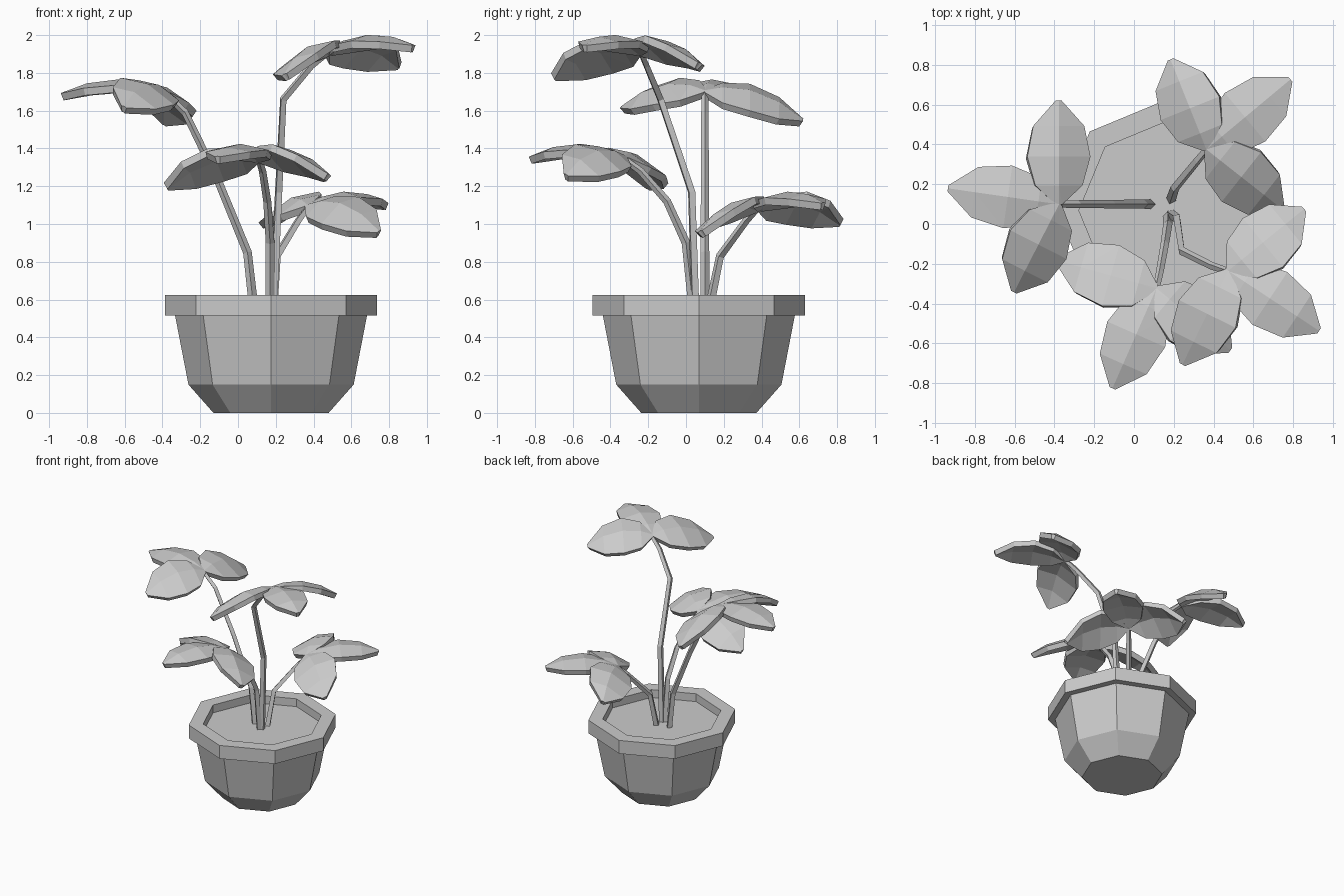
import bpy, math
from mathutils import Vector

if "Cube" in bpy.data.objects:
    bpy.data.objects.remove(bpy.data.objects["Cube"])

CX, CY = 0.175, 0.068


def make_mesh(name, verts, faces):
    me = bpy.data.meshes.new(name)
    me.from_pydata(verts, [], faces)
    me.update()
    ob = bpy.data.objects.new(name, me)
    bpy.context.collection.objects.link(ob)
    return ob


def lathe(name, profile, sides=8):
    """Closed-ended octagonal solid from (radius, z) profile."""
    verts = [(CX + r * math.cos(2 * math.pi * i / sides),
              CY + r * math.sin(2 * math.pi * i / sides), z)
             for r, z in profile for i in range(sides)]
    faces = [[k * sides + i, k * sides + (i + 1) % sides,
              (k + 1) * sides + (i + 1) % sides, (k + 1) * sides + i]
             for k in range(len(profile) - 1) for i in range(sides)]
    faces.append(list(range(sides))[::-1])
    faces.append([(len(profile) - 1) * sides + i for i in range(sides)])
    return make_mesh(name, verts, faces)


def stem(name, pts):
    """Flat-shaded tapering tube along a path."""
    cu = bpy.data.curves.new(name, 'CURVE')
    cu.dimensions = '3D'
    cu.bevel_depth = 0.025
    cu.bevel_resolution = 0
    cu.use_fill_caps = True
    sp = cu.splines.new('POLY')
    sp.use_smooth = False
    sp.points.add(len(pts) - 1)
    for i, p in enumerate(pts):
        sp.points[i].co = (*p, 1)
        sp.points[i].radius = 1.0 - 0.3 * i / (len(pts) - 1)
    ob = bpy.data.objects.new(name, cu)
    bpy.context.collection.objects.link(ob)
    bpy.ops.object.select_all(action='DESELECT')
    ob.select_set(True)
    bpy.context.view_layer.objects.active = ob
    bpy.ops.object.convert(target='MESH')


# half width of a leaflet along its length
OUTLINE = [(0, 0.012), (0.18, 0.115), (0.45, 0.155), (0.74, 0.125), (0.98, 0.012)]


def leaflet(name, hub, tip, centre_tip):
    """Arched leaflet; the outer two of each sprig roll away from the middle one."""
    hub, tip = Vector(hub), Vector(tip)
    axis = tip - hub
    side = Vector((-axis.y, axis.x, 0)).normalized()
    inward = side.dot(Vector(centre_tip) - hub)
    roll = 0.45 * math.copysign(1, inward) if abs(inward) > 0.01 else 0
    arch, fold = (0.3, 0.25) if roll else (0.26, 0.2)
    verts, faces = [], []
    for t, w in OUTLINE:
        mid = hub + axis * t + Vector((0, 0, arch * t * (1 - t)))
        verts += [mid + side * w + Vector((0, 0, (roll - fold) * w)), mid,
                  mid - side * w + Vector((0, 0, (-roll - fold) * w))]
    for k in range(len(OUTLINE) - 1):
        a = 3 * k
        faces += [(a, a + 3, a + 4), (a, a + 4, a + 1),
                  (a + 1, a + 4, a + 2), (a + 2, a + 4, a + 5)]
    ob = make_mesh(name, verts, faces)
    mod = ob.modifiers.new("thickness", 'SOLIDIFY')
    mod.thickness = 0.04
    mod.offset = 0


# Pot with chamfered foot, thick rim and recessed soil
lathe("pot", [(0.305, 0), (0.4375, 0.15), (0.508, 0.515), (0.562, 0.515),
              (0.562, 0.625), (0.452, 0.625), (0.452, 0.56)])

# Four sprigs: stem path (ending at the hub) and leaflet tips, middle one second
sprigs = {
    "left": ([(0.085, 0.1, 0.54), (0.05, 0.1, 0.85), (-0.11, 0.1, 1.24),
              (-0.28, 0.1, 1.59), (-0.385, 0.1, 1.69)],
             [(-0.385, 0.62, 1.53), (-0.94, 0.18, 1.67), (-0.61, -0.34, 1.6)]),
    "front": ([(0.17, 0.04, 0.54), (0.17, 0.0, 0.9), (0.155, -0.1, 1.12),
               (0.13, -0.24, 1.28), (0.11, -0.33, 1.345)],
              [(-0.39, -0.19, 1.19), (-0.11, -0.83, 1.335), (0.48, -0.64, 1.24)]),
    "tall": ([(0.185, 0.05, 0.54), (0.215, 0.03, 1.17), (0.24, -0.135, 1.66),
              (0.39, -0.21, 1.84), (0.48, -0.24, 1.91)],
             [(0.86, 0.07, 1.83), (0.935, -0.54, 1.925), (0.25, -0.71, 1.77)]),
    "back": ([(0.185, 0.12, 0.54), (0.205, 0.18, 0.83), (0.32, 0.32, 1.02),
              (0.37, 0.38, 1.085)],
             [(0.19, 0.83, 1.0), (0.79, 0.73, 1.09), (0.75, 0.08, 0.94)]),
}
for key, (path, tips) in sprigs.items():
    stem(key + "_stem", path)
    for n, tip in enumerate(tips, 1):
        leaflet(f"{key}_leaf_{n}", path[-1], tip, tips[1])
